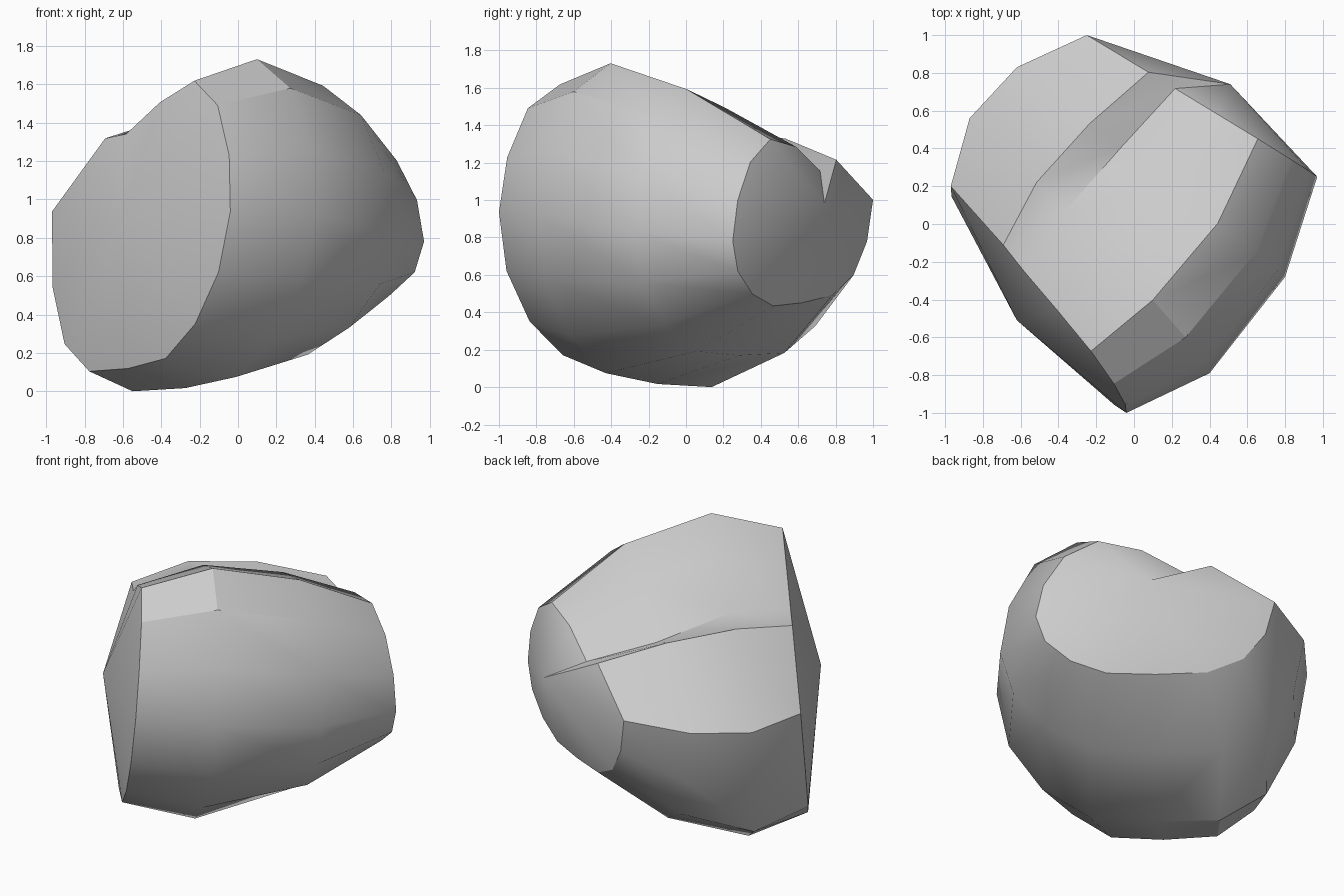
import bpy, bmesh, math
from mathutils import Vector

cube = bpy.data.objects.get("Cube")
if cube:
    bpy.data.objects.remove(cube, do_unlink=True)

# Plain stone colour
stone = bpy.data.materials.new("stone grey")
stone.use_nodes = True
grey = (0.6, 0.6, 0.6, 1)
stone.diffuse_color = grey
stone.node_tree.nodes["Principled BSDF"].inputs["Base Color"].default_value = grey

# Cross-section: crown edge, round flank, flat base, side rim, lip, groove, slope
section = [(.44, .91), (.73, .74), (.92, .39), (1, 0), (.94, -.42), (.74, -.78),
           (.45, -1.02), (.04, -1.09), (-.39, -1.11), (-.70, -.92), (-.9, -.53),
           (-1, 0), (-.49, .51), (-.26, .54), (.08, .76)]
LIP, GROOVE = 12, 13

# Stations along the body: centre, side axis, lean, height up, height down, groove drop
stations = [
    ((-.505, -.40, .935), (.465, -.60, 0), (.08, -.01), .75, .75, 0),
    ((-.235, -.115, .92), (.635, -.675, 0), (.06, .01), .89, .83, .02),
    ((.09, .275, .89), (.71, -.555, -.06), (.045, -.03), .80, .66, .10),
    ((.36, .625, .89), (.61, -.375, -.11), (.03, -.01), .53, .40, .05),
]
front_tip, back_tip = (-.62, -.51, .89), (.51, .74, .98)

bm = bmesh.new()


def make_ring(centre, side, lean, up, down, drop):
    ring = []
    for i, (u, v) in enumerate(section):
        rise = v * (up if v > 0 else down)
        point = Vector(centre) + Vector(side) * u
        point += Vector((lean[0] * v, lean[1] * v, rise))
        if i == GROOVE:
            point.z -= drop
        ring.append(bm.verts.new(point))
    return ring


def close_end(ring, tip):
    top = bm.verts.new(tip)
    for a, b in zip(ring, ring[1:] + ring[:1]):
        bm.faces.new((a, b, top))


# Skin the body between stations and close both ends with shallow fans
rings = [make_ring(*s) for s in stations]
for near, far in zip(rings, rings[1:]):
    for i in range(len(section)):
        j = (i + 1) % len(section)
        bm.faces.new((near[i], near[j], far[j], far[i]))
close_end(rings[0], front_tip)
close_end(rings[-1], back_tip)
bmesh.ops.recalc_face_normals(bm, faces=bm.faces)

# Rest the lowest point on the ground
lowest = min(v.co.z for v in bm.verts)
bmesh.ops.translate(bm, verts=bm.verts, vec=(0, 0, -lowest))

mesh = bpy.data.meshes.new("boulder")
bm.to_mesh(mesh)
bm.free()
mesh.materials.append(stone)
boulder = bpy.data.objects.new("boulder", mesh)
bpy.context.collection.objects.link(boulder)

bpy.ops.object.select_all(action='DESELECT')
boulder.select_set(True)
bpy.context.view_layer.objects.active = boulder
bpy.ops.object.shade_smooth_by_angle(angle=math.radians(30))
